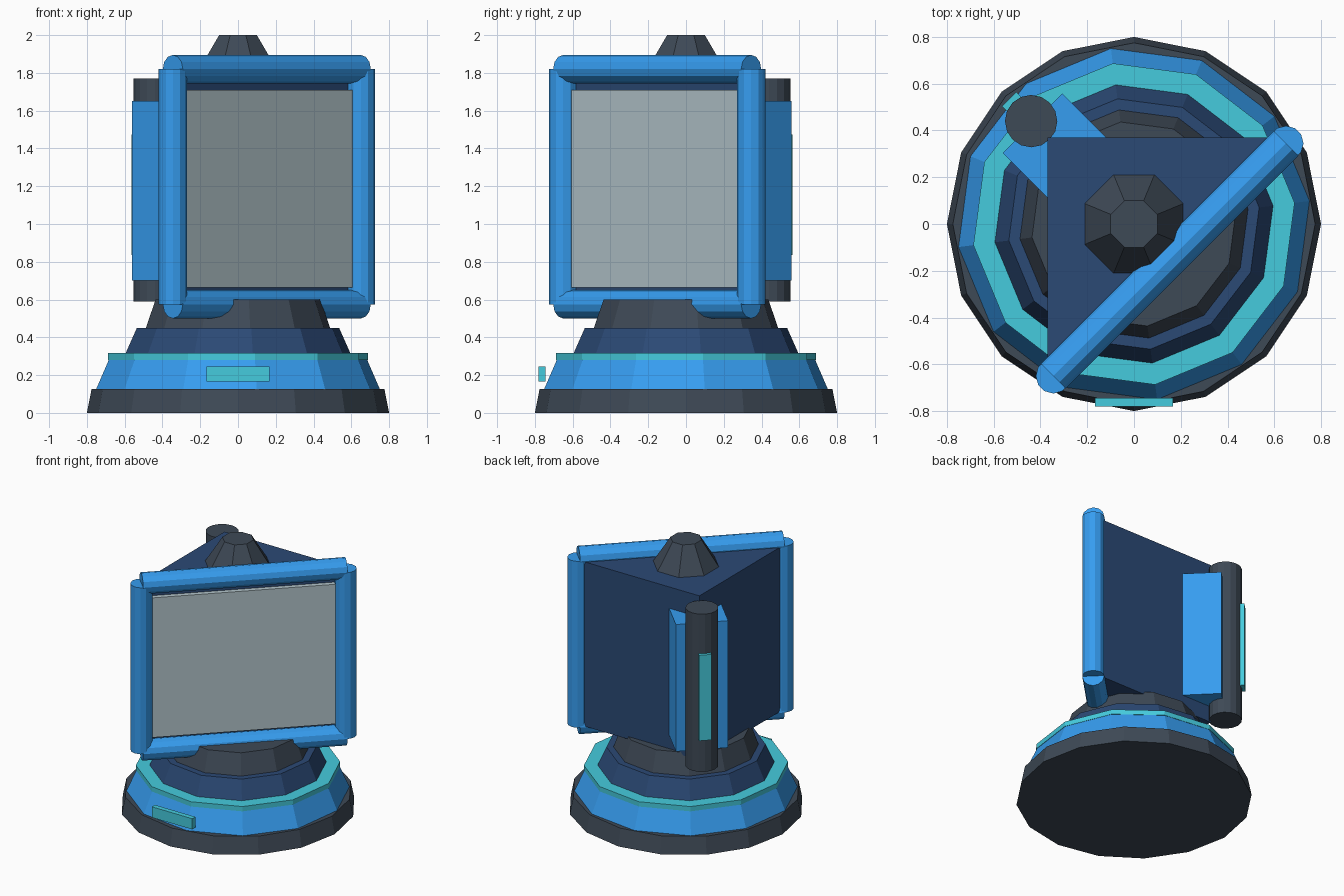
import bpy, bmesh
from math import sin, cos, pi, radians
from mathutils import Vector, Matrix

if "Cube" in bpy.data.objects:
    bpy.data.objects.remove(bpy.data.objects["Cube"])


def material(name, rgb):
    m = bpy.data.materials.new(name)
    m.diffuse_color = (*rgb, 1)
    m.use_nodes = True
    m.node_tree.nodes["Principled BSDF"].inputs["Base Color"].default_value = m.diffuse_color
    return m


DARK = material("dark_slate", (0.048, 0.067, 0.093))
BLUE = material("bright_blue", (0.037, 0.337, 0.87))
NAVY = material("navy", (0.024, 0.067, 0.178))
CYAN = material("cyan", (0.06, 0.60, 0.73))
GLASS = material("pale_glass", (0.45, 0.56, 0.60))


def loft(name, lower, upper, mat):
    """Closed solid between two matching rings of points."""
    bm = bmesh.new()
    a = [bm.verts.new(p) for p in lower]
    b = [bm.verts.new(p) for p in upper]
    n = len(a)
    bm.faces.new(a[::-1])
    bm.faces.new(b)
    for i in range(n):
        j = (i + 1) % n
        bm.faces.new((a[i], a[j], b[j], b[i]))
    bmesh.ops.recalc_face_normals(bm, faces=bm.faces)
    me = bpy.data.meshes.new(name)
    bm.to_mesh(me)
    bm.free()
    me.materials.append(mat)
    ob = bpy.data.objects.new(name, me)
    bpy.context.collection.objects.link(ob)
    return ob


def frustum(name, z0, z1, r0, r1, sides, turn, mat, at=(0, 0)):
    def ring(r, z):
        angles = [radians(turn) + 2 * pi * i / sides for i in range(sides)]
        return [(at[0] + r * cos(t), at[1] + r * sin(t), z) for t in angles]
    return loft(name, ring(r0, z0), ring(r1, z1), mat)


def box(name, centre, size, turn, mat):
    hx, hy, hz = (s / 2 for s in size)
    rot = Matrix.Rotation(radians(turn), 3, 'Z')
    def ring(z):
        return [Vector(centre) + rot @ Vector((x, y, z))
                for x, y in ((-hx, -hy), (hx, -hy), (hx, hy), (-hx, hy))]
    return loft(name, ring(-hz), ring(hz), mat)


def tube(name, p, q, r, mat, sides=12):
    p, q = Vector(p), Vector(q)
    rot = (q - p).to_track_quat('Z', 'Y')
    ring = [rot @ Vector((r * cos(2 * pi * i / sides), r * sin(2 * pi * i / sides), 0))
            for i in range(sides)]
    return loft(name, [p + v for v in ring], [q + v for v in ring], mat)


# Stepped base
frustum("base_foot", 0, 0.127, 0.80, 0.775, 16, 0, DARK)
for name, z0, z1, r0, r1, mat in (
        ("base_band", 0.127, 0.28, 0.757, 0.69, BLUE),
        ("base_glow_ring", 0.28, 0.316, 0.693, 0.693, CYAN),
        ("base_collar", 0.316, 0.45, 0.60, 0.54, NAVY),
        ("base_neck", 0.45, 0.60, 0.492, 0.44, DARK)):
    frustum(name, z0, z1, r0, r1, 12, 7.5, mat)
box("base_front_light", (0, -0.762, 0.205), (0.335, 0.037, 0.08), 0, CYAN)

# Triangular housing
corners = [(-0.37, 0.37), (-0.37, -0.64), (0.64, 0.37)]
loft("housing", [(x, y, 0.58) for x, y in corners],
     [(x, y, 1.81) for x, y in corners], NAVY)
frustum("top_cap", 1.81, 2.0, 0.228, 0.108, 8, 22.5, DARK)

# Screen on the diagonal face
box("screen", (0.146, -0.146, 1.187), (1.26, 0.04, 1.045), 45, GLASS)

# Tubular screen frame
A, B, LOW, HIGH = (-0.345, -0.65), (0.65, 0.345), 0.575, 1.82
for side, (x, y) in (("left", A), ("right", B)):
    tube("frame_" + side, (x, y, LOW), (x, y, HIGH), 0.075, BLUE)
for side, z in (("bottom", LOW), ("top", HIGH)):
    tube("frame_" + side, (*A, z), (*B, z), 0.075, BLUE)

# Rear spine: bracket, pole and light strip
box("rear_bracket", (-0.337, 0.333, 1.175), (0.36, 0.275, 0.95), 45, BLUE)
frustum("rear_pole", 0.59, 1.77, 0.112, 0.112, 16, 0, DARK, (-0.44, 0.44))
box("rear_light_strip", (-0.52, 0.52, 1.155), (0.085, 0.04, 0.64), 45, CYAN)
